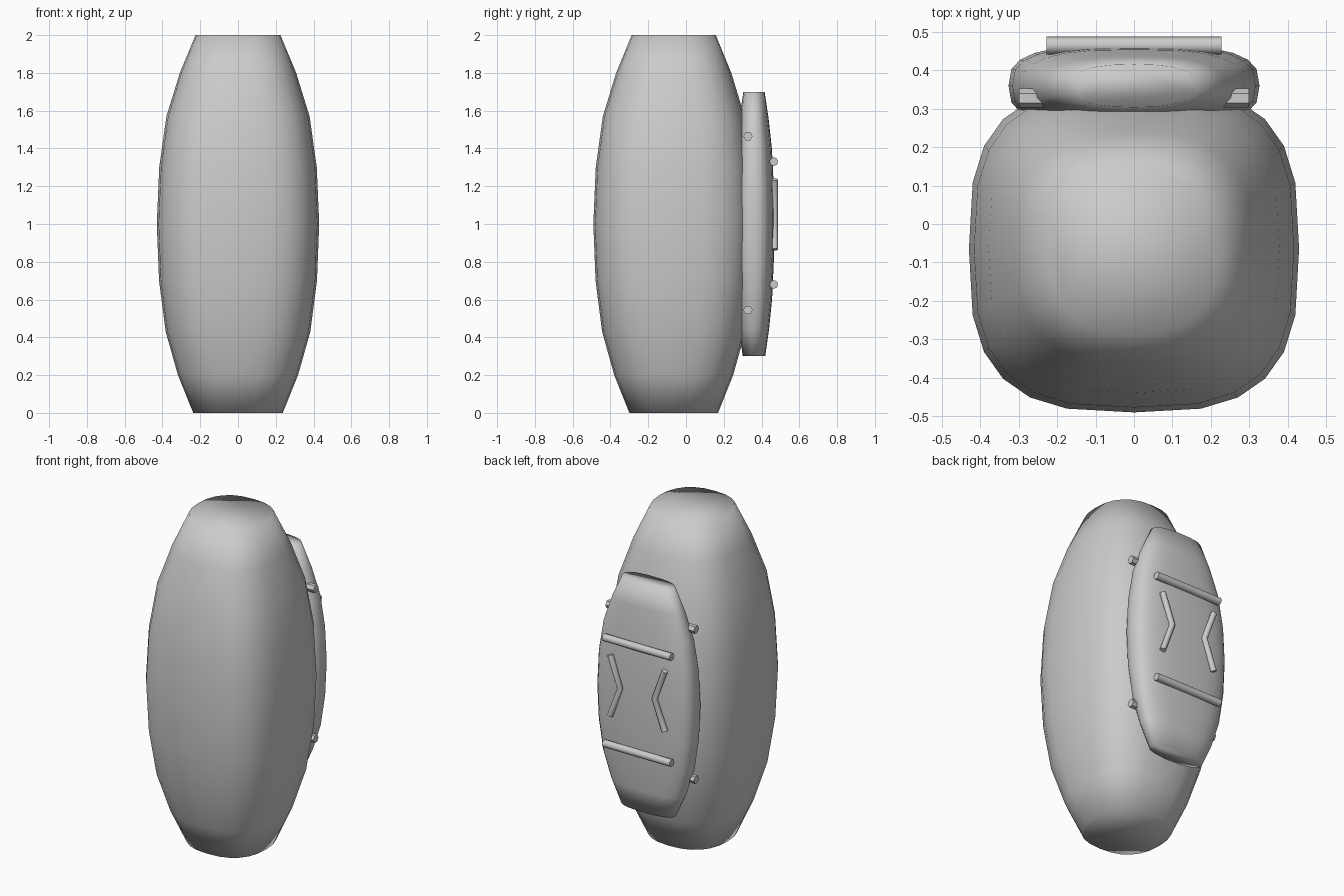
import bpy, bmesh, math
from mathutils import Vector

if "Cube" in bpy.data.objects:
    bpy.data.objects.remove(bpy.data.objects["Cube"])

# (height from -1 to 1, half width)
PROFILE = [(-1, .237), (-.8, .318), (-.57, .383), (-.3, .418), (0, .43),
           (.3, .417), (.57, .379), (.8, .308), (1, .225)]
SIDES = 24


def finish(name, bm, smooth=True):
    bmesh.ops.recalc_face_normals(bm, faces=bm.faces)
    for f in bm.faces:
        f.smooth = smooth
    mesh = bpy.data.meshes.new(name)
    bm.to_mesh(mesh)
    bm.free()
    obj = bpy.data.objects.new(name, mesh)
    bpy.context.collection.objects.link(obj)
    return obj


def rounded_barrel(name, centre, scale):
    """Tapered barrel with rounded-square cross-sections and flat ends."""
    bm = bmesh.new()
    rings = []
    for h, r in PROFILE:
        p = 2 / (3.0 - 0.6 * abs(h) ** 2)
        ring = []
        for i in range(SIDES):
            a = math.tau * i / SIDES
            c, s = math.cos(a), math.sin(a)
            x = math.copysign(abs(c) ** p, c) * r
            y = math.copysign(abs(s) ** p, s) * r
            ring.append(bm.verts.new((centre[0] + x * scale[0],
                                      centre[1] + y * scale[1],
                                      centre[2] + h * scale[2])))
        rings.append(ring)
    for lo, hi in zip(rings, rings[1:]):
        for i in range(SIDES):
            j = (i + 1) % SIDES
            bm.faces.new((lo[i], lo[j], hi[j], hi[i]))
    bm.faces.new(rings[0])
    bm.faces.new(rings[-1])
    return finish(name, bm)


def rod(name, points, radius, sides=8):
    """Round rod through a few points, mitred at the bends."""
    bm = bmesh.new()
    pts = [Vector(p) for p in points]
    rings = []
    for k, p in enumerate(pts):
        a, b = pts[max(k - 1, 0)], pts[min(k + 1, len(pts) - 1)]
        t = (b - a).normalized()
        u = Vector((0, 1, 0))
        v = t.cross(u)
        rings.append([bm.verts.new(p + radius * (u * math.cos(math.tau * i / sides)
                                                 + v * math.sin(math.tau * i / sides)))
                      for i in range(sides)])
    for lo, hi in zip(rings, rings[1:]):
        for i in range(sides):
            j = (i + 1) % sides
            bm.faces.new((lo[i], lo[j], hi[j], hi[i]))
    bm.faces.new(rings[0])
    bm.faces.new(rings[-1])
    obj = finish(name, bm)
    bpy.ops.object.select_all(action='DESELECT')
    obj.select_set(True)
    bpy.context.view_layer.objects.active = obj
    bpy.ops.object.shade_smooth_by_angle(angle=math.radians(50))
    return obj


# main body and the flatter pack on its back
rounded_barrel("body", (0, -.065, 1), (1, .99, 1))
rounded_barrel("back_pack", (0, .36, 1), (.76, .25, .7))

# cross rods poking out of the pack sides, and bars across its back
for label, sgn in (("upper", 1), ("lower", -1)):
    z = 1.005 + .46 * sgn
    rod(label + "_side_pegs", [(-.3, .328, z), (.3, .328, z)], .025, 6)
    z = 1.005 + .325 * sgn
    rod(label + "_back_bar", [(-.228, .465, z), (.228, .465, z)], .023)

# bent rods facing each other between the bars
for label, sgn in (("right", 1), ("left", -1)):
    rod(label + "_bent_rod", [(.185 * sgn, .469, 1.235), (.117 * sgn, .469, 1.05),
                              (.185 * sgn, .469, .865)], .018)
